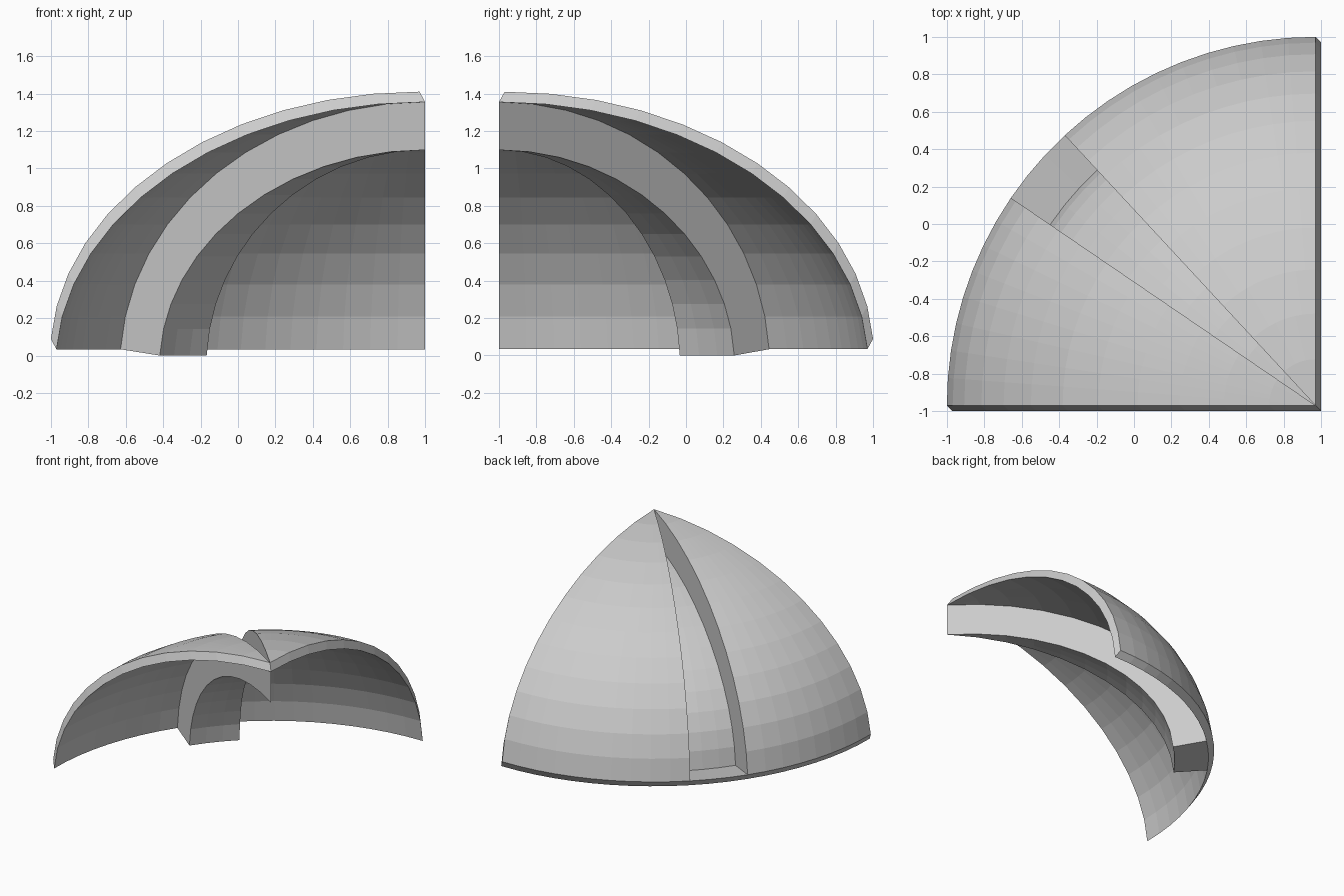
import bpy, bmesh, math
from mathutils import Vector

if "Cube" in bpy.data.objects:
    bpy.data.objects.remove(bpy.data.objects["Cube"])

SEGS, ROWS = 21, 12          # azimuth steps in the quarter, latitude steps
G0, G1 = 10, 13              # azimuth steps bounding the groove
SHIFT = Vector((0.03, -0.03, -0.055))   # shell thickness direction
A, B, DEPTH = 1.974, 1.41, 0.256
CX, CY = 0.97, -0.97

bm = bmesh.new()


def point(i, j, deep=False):
    """Point on the elliptical dome, or pushed inward for the groove floor."""
    az = math.radians(90 + 90 * i / SEGS)
    t = math.radians(3.6 + 7.2 * j)
    r, z = A * math.cos(t), B * math.sin(t)
    if j == ROWS:
        r = 0
    if deep:
        tn = max(t, math.radians(5.4))
        n = Vector((math.cos(tn) / A, math.sin(tn) / B)).normalized() * DEPTH
        r, z = (r - n.x if j < ROWS else 0), z - n.y
        r = max(r, 0)
    return Vector((CX + r * math.cos(az), CY + r * math.sin(az), z))


def face(*pts):
    clean = []
    for p in pts:
        if all((p - q).length > 1e-5 for q in clean):
            clean.append(p)
    if len(clean) > 2:
        bm.faces.new([bm.verts.new(p) for p in clean])


# dome surface with recessed wedge
for j in range(ROWS):
    for i in range(SEGS):
        d = G0 <= i < G1
        face(point(i, j, d), point(i + 1, j, d),
             point(i + 1, j + 1, d), point(i, j + 1, d))
    # groove side walls
    face(point(G0, j), point(G0, j, True), point(G0, j + 1, True), point(G0, j + 1))
    face(point(G1, j, True), point(G1, j), point(G1, j + 1), point(G1, j + 1, True))

# groove bottom ledge
for i in range(G0, G1):
    face(point(i, 0), point(i + 1, 0), point(i + 1, 0, True), point(i, 0, True))

bmesh.ops.remove_doubles(bm, verts=bm.verts[:], dist=1e-4)
bmesh.ops.recalc_face_normals(bm, faces=bm.faces[:])

# give the sheet thickness by a straight sweep
ext = bmesh.ops.extrude_face_region(bm, geom=bm.faces[:], use_keep_orig=True)
moved = [g for g in ext["geom"] if isinstance(g, bmesh.types.BMVert)]
bmesh.ops.translate(bm, verts=moved, vec=SHIFT)
bmesh.ops.recalc_face_normals(bm, faces=bm.faces[:])

# stand on the ground
low = min(v.co.z for v in bm.verts)
bmesh.ops.translate(bm, verts=bm.verts[:], vec=(0, 0, -low))

mesh = bpy.data.meshes.new("quarter_dome")
bm.to_mesh(mesh)
bm.free()
obj = bpy.data.objects.new("quarter_dome", mesh)
bpy.context.collection.objects.link(obj)
